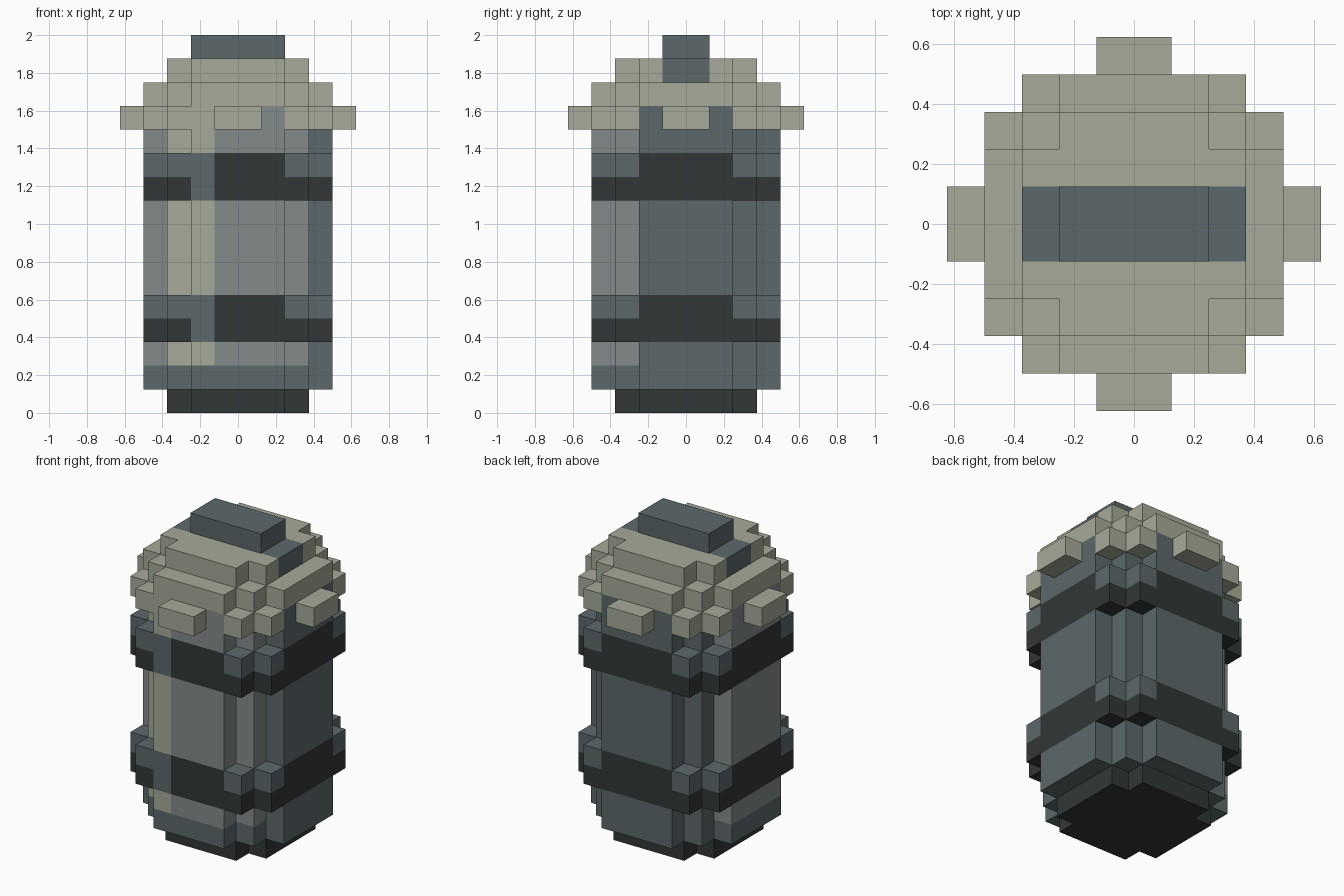
import bpy, bmesh, math

if "Cube" in bpy.data.objects:
    bpy.data.objects.remove(bpy.data.objects["Cube"])

U = 0.125  # block size


def srgb(r, g, b):
    lin = lambda c: c / 12.92 if c <= 0.04045 else ((c + 0.055) / 1.055) ** 2.4
    return tuple(lin(c / 255) for c in (r, g, b)) + (1.0,)


COLOURS = {
    "pale_stone": srgb(166, 170, 152),
    "slate": srgb(92, 104, 107),
    "charcoal": srgb(50, 55, 56),
    "grey": srgb(132, 138, 138),
}
NAMES = list(COLOURS)
STONE, SLATE, CHARCOAL, GREY = range(4)
MATS = []
for name, col in COLOURS.items():
    m = bpy.data.materials.new(name)
    m.diffuse_color = col
    m.use_nodes = True
    m.node_tree.nodes["Principled BSDF"].inputs["Base Color"].default_value = m.diffuse_color
    MATS.append(m)

# Stepped footprints, each a union of centred rectangles (half width, half depth)
SMALL = [(3, 2), (2, 3)]
ROUND = [(4, 2), (3, 3), (2, 4)]
WIDE = [(4, 3), (3, 4)]
CROSS = [(4, 2), (2, 4)]

blocks = {}  # (i, j, k) -> (part name, colour)


def add(part, footprint, z0, z1, colour, keep=lambda x, y: True):
    """Fill a stepped footprint with blocks; colour is an index or a rule of x, y, z."""
    for k in range(z0, z1):
        for i in range(-5, 5):
            for j in range(-5, 5):
                x, y = i + 0.5, j + 0.5
                if keep(x, y) and any(abs(x) < w and abs(y) < d for w, d in footprint):
                    c = colour(x, y, k) if callable(colour) else colour
                    blocks[i, j, k] = (part, c)


def panel_colour(x, y, k):
    # Pale stripe on the front, grey front and left panels, slate elsewhere
    if y < -2 and -3 < x < -1:
        return STONE
    if (y < -2 and x < 3) or x < -3:
        return GREY
    return SLATE


def band_colour(bottom):
    def rule(x, y, k):
        if y < -3 and -2 < x < -1:          # strap over the front stripe
            return SLATE
        corner = abs(x) > 2 and abs(y) > 2
        return SLATE if corner and k > bottom else CHARCOAL
    return rule


# Body
add("base", SMALL, 0, 1, CHARCOAL)
add("skirt", ROUND, 1, 2, SLATE)
add("lower_panels", ROUND, 2, 3, panel_colour)
add("middle_panels", ROUND, 5, 9, panel_colour)
add("upper_panels", ROUND, 11, 12, panel_colour)
add("upper_panels", CROSS, 12, 13, panel_colour)
for part, z in (("lower_band", 3), ("upper_band", 9)):
    add(part, WIDE, z, z + 2, band_colour(z))

# Roof
add("eave_corners", WIDE, 12, 13, STONE, lambda x, y: abs(x) > 2 and abs(y) > 2)
add("eave_nubs", [(5, 1), (1, 5)], 12, 13, STONE, lambda x, y: max(abs(x), abs(y)) > 4)
add("roof", ROUND, 13, 14, STONE)
add("crown", SMALL, 14, 15, STONE)
add("handle", [(3, 1)], 14, 15, SLATE)
add("handle", [(2, 1)], 15, 16, SLATE)


def build(part):
    """Skin the exposed sides of a part's blocks and merge flat areas of one colour."""
    bm = bmesh.new()
    verts = {}

    def vert(p):
        if p not in verts:
            verts[p] = bm.verts.new([c * U for c in p])
        return verts[p]

    for cell, (owner, colour) in blocks.items():
        if owner != part:
            continue
        for axis in range(3):
            for side in (0, 1):
                near = list(cell)
                near[axis] += 2 * side - 1
                if tuple(near) in blocks:
                    continue
                loop = []
                for a, b in ((0, 0), (1, 0), (1, 1), (0, 1)):
                    p = list(cell)
                    p[axis] += side
                    p[(axis + 1) % 3] += a
                    p[(axis + 2) % 3] += b
                    loop.append(vert(tuple(p)))
                face = bm.faces.new(loop if side else loop[::-1])
                face.material_index = colour
    bmesh.ops.dissolve_limit(bm, angle_limit=math.radians(1), verts=bm.verts[:],
                             edges=bm.edges[:], delimit={'MATERIAL'})
    mesh = bpy.data.meshes.new(part)
    for m in MATS:
        mesh.materials.append(m)
    bm.to_mesh(mesh)
    bm.free()
    bpy.context.collection.objects.link(bpy.data.objects.new(part, mesh))


for part in dict.fromkeys(owner for owner, _ in blocks.values()):
    build(part)
